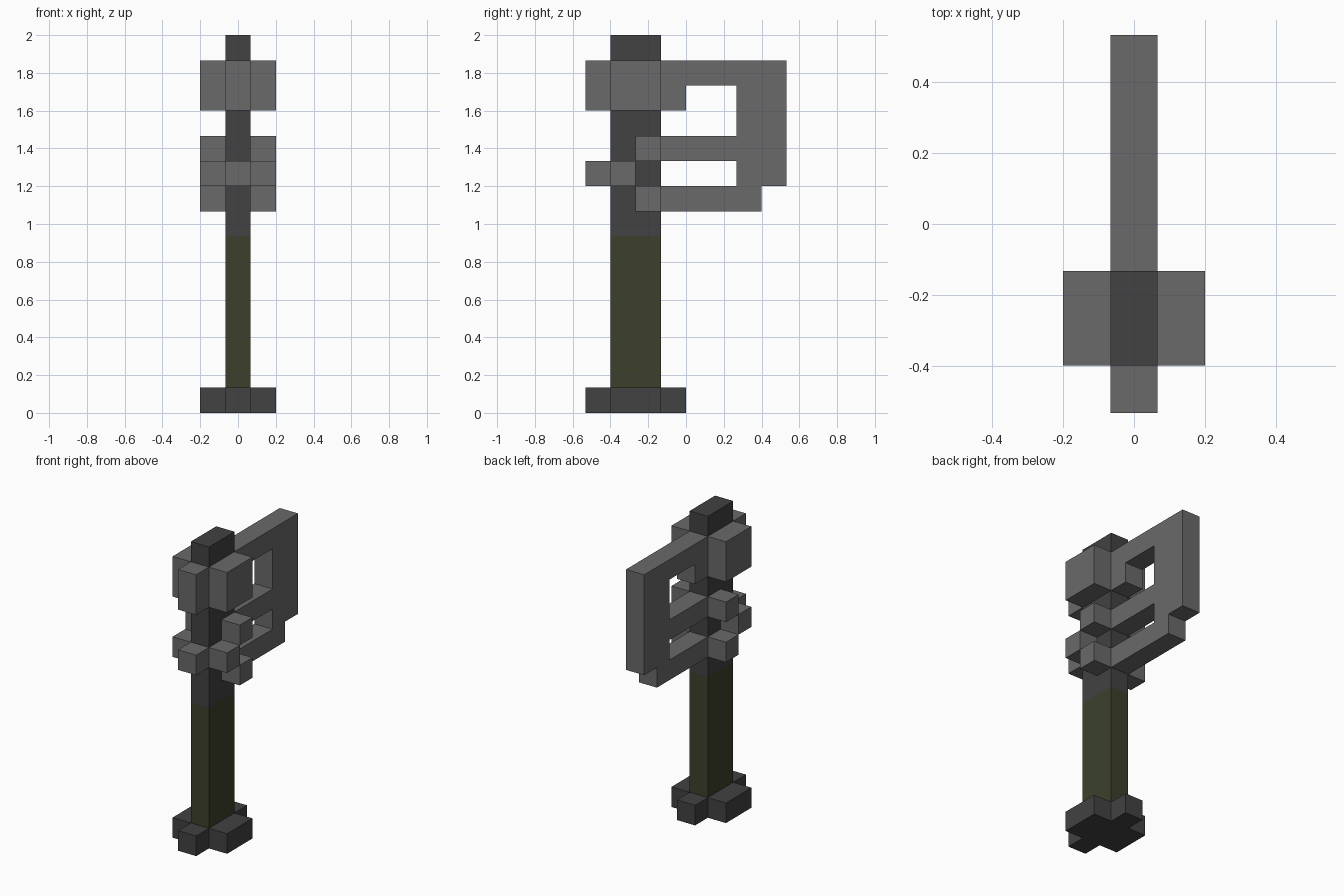
import bpy, bmesh

if "Cube" in bpy.data.objects:
    bpy.data.objects.remove(bpy.data.objects["Cube"], do_unlink=True)

U = 2 / 15  # one block unit; all part sizes below are in blocks


def material(name, rgb):
    m = bpy.data.materials.new(name)
    m.use_nodes = True
    m.diffuse_color = (*rgb, 1)
    bsdf = m.node_tree.nodes["Principled BSDF"]
    bsdf.inputs["Base Color"].default_value = (*rgb, 1)
    bsdf.inputs["Roughness"].default_value = 0.8
    return m


STEEL = material("mid grey steel", (0.144, 0.144, 0.144))
IRON = material("dark grey iron", (0.054, 0.054, 0.054))
GRIP = material("olive grip", (0.045, 0.051, 0.024))


def extrude(name, points, offset, mat):
    """Flat outline of block coordinates, swept along an offset."""
    bm = bmesh.new()
    face = bm.faces.new([bm.verts.new([c * U for c in p]) for p in points])
    swept = bmesh.ops.extrude_face_region(bm, geom=[face], use_keep_orig=True)["geom"]
    verts = [v for v in swept if isinstance(v, bmesh.types.BMVert)]
    bmesh.ops.translate(bm, verts=verts, vec=[c * U for c in offset])
    bmesh.ops.recalc_face_normals(bm, faces=bm.faces)
    mesh = bpy.data.meshes.new(name)
    bm.to_mesh(mesh)
    bm.free()
    mesh.materials.append(mat)
    ob = bpy.data.objects.new(name, mesh)
    bpy.context.collection.objects.link(ob)
    return ob


def box(name, x, y, z, mat):
    outline = [(x[0], y[0], z[0]), (x[1], y[0], z[0]),
               (x[1], y[1], z[0]), (x[0], y[1], z[0])]
    return extrude(name, outline, (0, 0, z[1] - z[0]), mat)


MID = (-0.5, 0.5)  # thickness shared by shaft and blade

# Cross-shaped pommel
cross = [(-.5, -4), (.5, -4), (.5, -3), (1.5, -3), (1.5, -1), (.5, -1),
         (.5, 0), (-.5, 0), (-.5, -1), (-1.5, -1), (-1.5, -3), (-.5, -3)]
extrude("pommel", [(x, y, 0) for x, y in cross], (0, 0, 1), IRON)

# Shaft: olive grip below, iron above
box("grip", MID, (-3, -1), (1, 7), GRIP)
box("upper_shaft", MID, (-3, -1), (7, 15), IRON)

# Blade: comb-shaped plate with three arms reaching the shaft
comb = [(-1, 14), (4, 14), (4, 9), (3, 9), (3, 8), (-1, 8), (-1, 9), (2, 9),
        (2, 10), (-1, 10), (-1, 11), (2, 11), (2, 13), (0, 13), (0, 12), (-1, 12)]
extrude("blade", [(-.5, y, z) for y, z in comb], (1, 0, 0), STEEL)

# Blocks on the front of the shaft
box("front_head_block", MID, (-4, -3), (12, 14), STEEL)
box("front_stud", MID, (-4, -3), (9, 10), STEEL)

# Blocks paired on both sides of the shaft
for part, y, z in (("head_block", (-3, -1), (12, 14)),
                   ("upper_clamp", (-2, -1), (10, 11)),
                   ("middle_clamp", (-3, -2), (9, 10)),
                   ("lower_clamp", (-2, -1), (8, 9))):
    box("left_" + part, (.5, 1.5), y, z, STEEL)
    box("right_" + part, (-1.5, -.5), y, z, STEEL)
